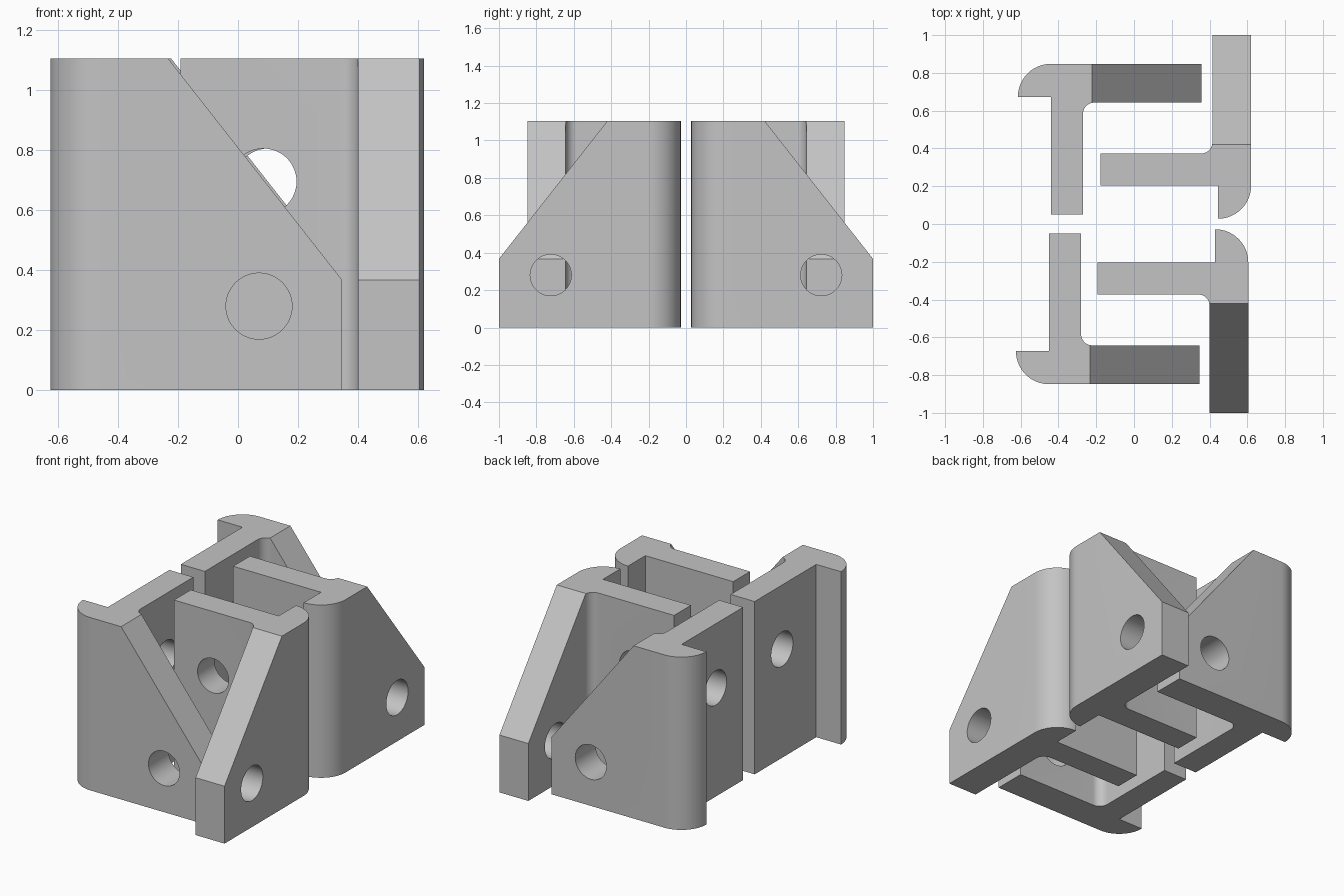
import bpy
import bmesh
from math import pi, sin, cos
from mathutils import Matrix, Vector

if "Cube" in bpy.data.objects:
    bpy.data.objects.remove(bpy.data.objects["Cube"], do_unlink=True)

HEIGHT = 1.105
LENGTH = 0.797     # reach of both legs
PLATE = 0.205      # thickness of the sloped plate
ARM = 0.17         # thickness of the square arm
NOSE = 0.175       # radius of the rounded lip
FILLET = 0.06      # inner corner radius
HOLE = 0.11

grey = bpy.data.materials.new("mid grey")
grey.use_nodes = True
grey.diffuse_color = (0.55, 0.55, 0.55, 1)
grey.node_tree.nodes["Principled BSDF"].inputs["Base Color"].default_value = (0.55, 0.55, 0.55, 1)


def arc(cx, cy, r, start, end, steps=16):
    return [(cx + r * cos(start + (end - start) * i / steps),
             cy + r * sin(start + (end - start) * i / steps)) for i in range(steps + 1)]


def make_object(name, bm):
    mesh = bpy.data.meshes.new(name)
    bm.to_mesh(mesh)
    bm.free()
    obj = bpy.data.objects.new(name, mesh)
    bpy.context.collection.objects.link(obj)
    return obj


# Bracket plan: plate along x, arm along y, rounded lip at the corner
plan = arc(0, NOSE, NOSE, pi, 1.5 * pi)
plan += [(LENGTH, 0), (LENGTH, PLATE)]
plan += arc(ARM + FILLET, PLATE + FILLET, FILLET, 1.5 * pi, pi, 10)
plan += [(ARM, LENGTH), (0, LENGTH), (0, NOSE)]

bm = bmesh.new()
base = bm.faces.new([bm.verts.new((x, y, 0)) for x, y in plan])
top = bmesh.ops.extrude_face_region(bm, geom=[base])["geom"]
bmesh.ops.translate(bm, vec=(0, 0, HEIGHT),
                    verts=[v for v in top if isinstance(v, bmesh.types.BMVert)])

# Slanted end of the plate
high, low = Vector((0.217, 0, HEIGHT)), Vector((LENGTH, 0, 0.367))
slope = low - high
cut = bmesh.ops.bisect_plane(bm, geom=bm.verts[:] + bm.edges[:] + bm.faces[:],
                             plane_co=high, plane_no=(-slope.z, 0, slope.x),
                             clear_outer=True)
bmesh.ops.holes_fill(bm, edges=[e for e in bm.edges if e.is_boundary])
bmesh.ops.recalc_face_normals(bm, faces=bm.faces[:])
pattern = make_object("bracket_pattern", bm)

# Bolt holes: a low one in the plate, a higher one in the arm
bm = bmesh.new()
for place, axis in (((0.52, 0.1, 0.28), "X"), ((0.1, 0.52, 0.695), "Y")):
    bmesh.ops.create_cone(bm, cap_ends=True, segments=48, radius1=HOLE, radius2=HOLE, depth=0.5,
                          matrix=Matrix.Translation(place) @ Matrix.Rotation(pi / 2, 4, axis))
cutter = make_object("hole_cutter", bm)
cutter.hide_render = True

mod = pattern.modifiers.new("holes", "BOOLEAN")
mod.operation = "DIFFERENCE"
mod.object = cutter
mod.solver = "EXACT"
bpy.context.view_layer.update()
drilled = bpy.data.meshes.new_from_object(
    pattern.evaluated_get(bpy.context.evaluated_depsgraph_get()))
for helper in (pattern, cutter):
    bpy.data.objects.remove(helper, do_unlink=True)

# Each bracket: corner position, direction of the plate, direction of the arm
brackets = {
    "front_right_bracket": ((-0.45, -0.848), (1, 0), (0, 1)),
    "back_right_bracket": ((-0.44, 0.848), (1, 0), (0, -1)),
    "front_left_bracket": ((0.605, -0.203), (0, -1), (-1, 0)),
    "back_left_bracket": ((0.62, 0.203), (0, 1), (-1, 0)),
}
bpy.ops.object.select_all(action="DESELECT")
for name, (corner, along, across) in brackets.items():
    bm = bmesh.new()
    bm.from_mesh(drilled)
    bm.transform(Matrix(((along[0], across[0], 0, corner[0]),
                         (along[1], across[1], 0, corner[1]),
                         (0, 0, 1, 0),
                         (0, 0, 0, 1))))
    bmesh.ops.recalc_face_normals(bm, faces=bm.faces[:])
    obj = make_object(name, bm)
    obj.data.materials.clear()
    obj.data.materials.append(grey)
    obj.select_set(True)
    bpy.context.view_layer.objects.active = obj
bpy.ops.object.shade_smooth_by_angle()
bpy.data.meshes.remove(drilled)
